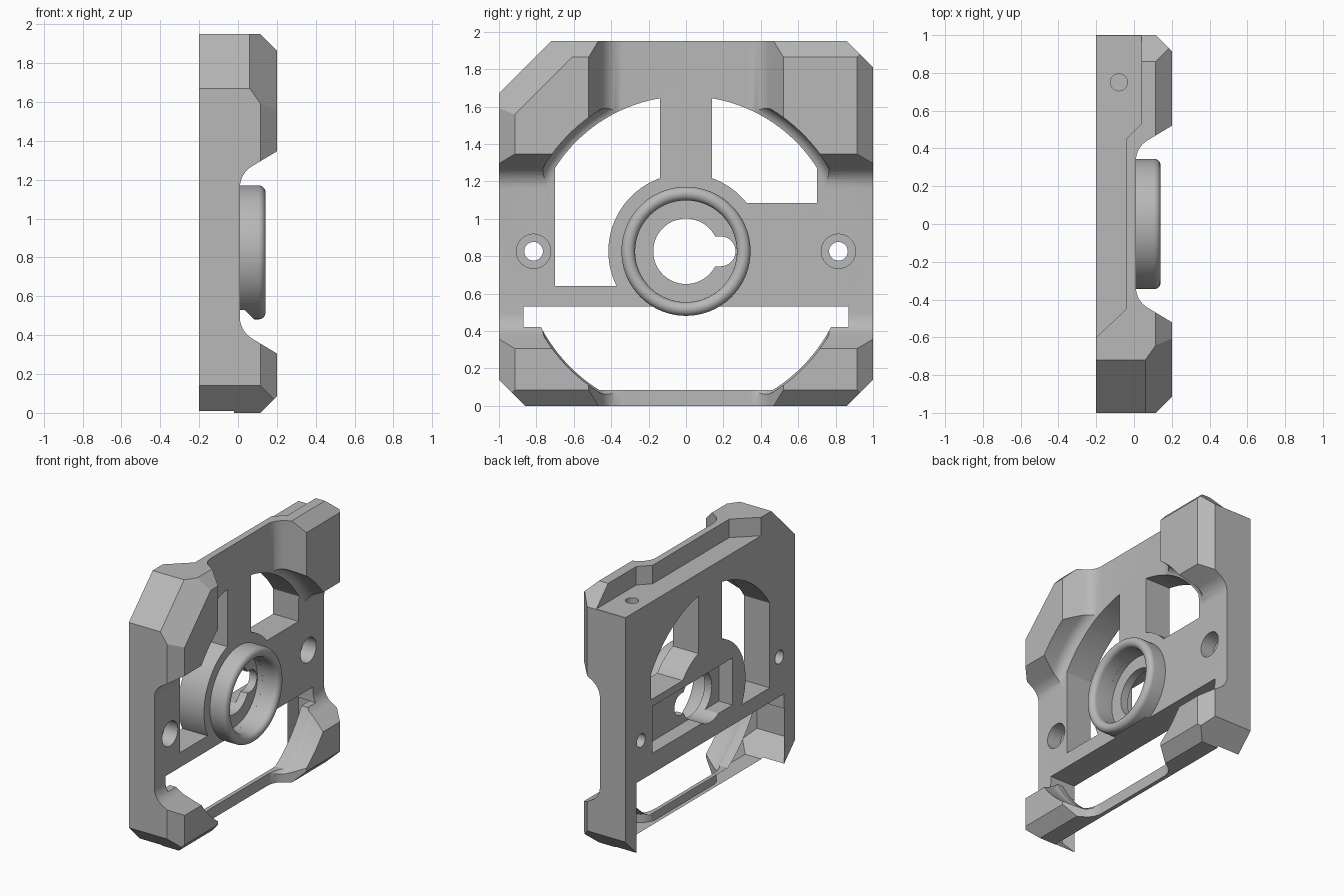
import bpy, bmesh, math
from mathutils import Vector

if "Cube" in bpy.data.objects:
    bpy.data.objects.remove(bpy.data.objects["Cube"])

CZ = 0.826  # height of the main bore axis

grey = bpy.data.materials.new("light_grey")
grey.use_nodes = True
grey.diffuse_color = (0.48, 0.48, 0.48, 1)
grey.node_tree.nodes["Principled BSDF"].inputs["Base Color"].default_value = (0.48, 0.48, 0.48, 1)


def finish(name, bm):
    bmesh.ops.recalc_face_normals(bm, faces=bm.faces)
    mesh = bpy.data.meshes.new(name)
    bm.to_mesh(mesh)
    bm.free()
    mesh.materials.append(grey)
    ob = bpy.data.objects.new(name, mesh)
    bpy.context.collection.objects.link(ob)
    return ob


def prism(name, pts, axis, lo, hi):
    """Extrude a 2D outline along one axis; the outline uses the other two axes in order."""
    bm = bmesh.new()

    def place(p, d):
        c = list(p)
        c.insert("xyz".index(axis), d)
        return bm.verts.new(c)
    a = [place(p, lo) for p in pts]
    b = [place(p, hi) for p in pts]
    bm.faces.new(a)
    bm.faces.new(b[::-1])
    for i in range(len(pts)):
        j = (i + 1) % len(pts)
        bm.faces.new((a[i], b[i], b[j], a[j]))
    return finish(name, bm)


def rect(u0, u1, v0, v1):
    return [(u0, v0), (u1, v0), (u1, v1), (u0, v1)]


def circle(u, v, r, n=64):
    return [(u + r * math.cos(2 * math.pi * i / n), v + r * math.sin(2 * math.pi * i / n))
            for i in range(n)]


def lathe(name, profile, n=96, closed=False):
    """Revolve (radius, x) points around the bore axis."""
    bm = bmesh.new()
    rings = [[bm.verts.new((x, y, z)) for y, z in circle(0, CZ, r, n)] for r, x in profile]
    pairs = list(zip(rings, rings[1:]))
    if closed:
        pairs.append((rings[-1], rings[0]))
    else:
        bm.faces.new(rings[0])
        bm.faces.new(rings[-1])
    for p, q in pairs:
        for i in range(n):
            j = (i + 1) % n
            bm.faces.new((p[i], p[j], q[j], q[i]))
    return finish(name, bm)


def combine(ob, tool, operation="DIFFERENCE"):
    mod = ob.modifiers.new("cut", "BOOLEAN")
    mod.operation = operation
    mod.solver = "EXACT"
    mod.object = tool
    bpy.context.view_layer.objects.active = ob
    bpy.ops.object.modifier_apply(modifier=mod.name)
    bpy.data.objects.remove(tool)
    return ob


# Solid block, trimmed by chamfer planes
bm = bmesh.new()
bmesh.ops.create_cube(bm, size=1)
for v in bm.verts:
    v.co = Vector((v.co.x * 0.4, v.co.y * 2, (v.co.z + 0.5) * 1.95))
planes = [((0, 1, 1), (0, 1, 1.81)), ((0, -1, 1), (0, -1, 1.67)),
          ((1, 0, 1), (0.2, 0, 1.865)), ((1, 0, -1), (0.2, 0, 0.085)),
          ((1.414, -1, 1), (0.06, -1, 1.67))]
for s in (-1, 1):
    planes += [((1, s, 0), (0.2, s * 0.915, 0)), ((0, s, -1), (0, s, 0.14))]
for normal, point in planes:
    bmesh.ops.bisect_plane(bm, geom=bm.verts[:] + bm.edges[:] + bm.faces[:],
                           plane_co=point, plane_no=Vector(normal).normalized(), clear_outer=True)
    bmesh.ops.holes_fill(bm, edges=[e for e in bm.edges if e.is_boundary], sides=0)
body = finish("mounting_plate", bm)

# Crossed channels with filleted floors between the corner blocks
half = [(0.52 + 0.13, 0.4), (0.52, 0.2), (0.445, 0.075)]
for i in range(1, 8):
    a = math.radians(60 - 60 * i / 7)
    half.append((0.335 + 0.127 * math.sin(a), 0.01 + 0.13 * (1 - math.cos(a))))
channel = half + [(-w, x) for w, x in reversed(half)]
combine(body, prism("vertical_channel", [(x, w) for w, x in channel], "z", -0.5, 2.5))
combine(body, prism("side_channel", [(x, CZ + w) for w, x in channel], "y", -1.5, 1.5))

# Round pocket with a curved rim, cut into the corner blocks
pocket = [(0.815, 0.01)]
for i in range(1, 7):
    a = math.radians(15 * i)
    pocket.append((0.815 + 0.07 * math.sin(a), 0.01 + 0.08 * (1 - math.cos(a))))
combine(body, lathe("round_pocket", pocket + [(0.885, 0.4)]))

# Upper windows beside the spoke, bounded by the pocket circle and hub
for y0, y1, z0 in ((-0.7, -0.14, 0.64), (0.14, 0.7, 1.085)):
    window = prism("window", rect(y0, y1, z0, 1.8), "x", -0.5, 0.1)
    combine(window, prism("arch", circle(0, CZ, 0.83, 128), "x", -0.6, 0.2), "INTERSECT")
    combine(window, prism("hub", circle(0, CZ, 0.415, 128), "x", -0.6, 0.2))
    combine(body, window)

# Lower window, cross slot and the wide relief behind them
lower = prism("lower_window", rect(-0.95, 0.95, 0.085, 0.5), "x", -0.5, 0.5)
combine(lower, prism("lower_arc", circle(0, CZ, 0.875, 128), "x", -0.6, 0.6), "INTERSECT")
combine(body, lower)
combine(body, prism("cross_slot", rect(-0.87, 0.87, 0.42, 0.53), "x", -0.5, 0.06))
combine(body, prism("rear_relief", rect(-0.87, 0.87, -0.2, 0.53), "x", -0.5, -0.02))

# Stepped ledge along the rear top edge, with its screw hole
ledge = [(-0.4, 1.2), (0.04, 1.2), (0.04, 0.53), (-0.04, 0.45),
         (-0.04, -0.45), (-0.2, -0.6), (-0.4, -0.8)]
combine(body, prism("rear_ledge", ledge, "z", 1.812, 2.2))
combine(body, prism("ledge_hole", circle(-0.08, 0.75, 0.045, 32), "z", 1.7, 2.1))

# Rear pocket, bore seat, bore and key slot
combine(body, prism("rear_pocket", rect(-0.26, 0.68, 0.68, 1.03), "x", -0.4, -0.09))
combine(body, prism("bore_seat", circle(0, CZ, 0.272), "x", -0.03, 0.4))
combine(body, prism("bore", circle(0, CZ, 0.175), "x", -0.5, 0.3))
key = [(y, z) for y, z in circle(0.185, CZ, 0.08, 32) if y > 0.184]
key = sorted(key, key=lambda p: p[1]) + [(0.1, CZ + 0.08), (0.1, CZ - 0.08)]
combine(body, prism("key_slot", key, "x", -0.4, 0.3))

# Counterbored side holes
for s in (-1, 1):
    combine(body, prism("bolt_hole", circle(s * 0.815, CZ, 0.05, 32), "x", -0.5, 0.3))
    combine(body, prism("counterbore", circle(s * 0.815, CZ, 0.092, 32), "x", -0.1, 0.3))

# Raised collar with a rounded lip, trimmed where it overhangs the slot
section = [(0.272, 0.0), (0.272, 0.105)]
for i in range(1, 12):
    a = math.pi - math.pi * i / 12
    section.append((0.3085 + 0.0365 * math.cos(a), 0.105 + 0.0365 * math.sin(a)))
section += [(0.345, 0.105), (0.345, 0.0)]
collar = lathe("collar", section, closed=True)
trim = [(-0.1, 0.53), (0.035, 0.53), (0.09, 0.475), (0.09, 0.3), (-0.1, 0.3)]
combine(collar, prism("collar_trim", trim, "y", -0.6, 0.6))

for ob in (body, collar):
    bpy.ops.object.select_all(action="DESELECT")
    ob.select_set(True)
    bpy.context.view_layer.objects.active = ob
    bpy.ops.object.shade_smooth_by_angle(angle=math.radians(25))
